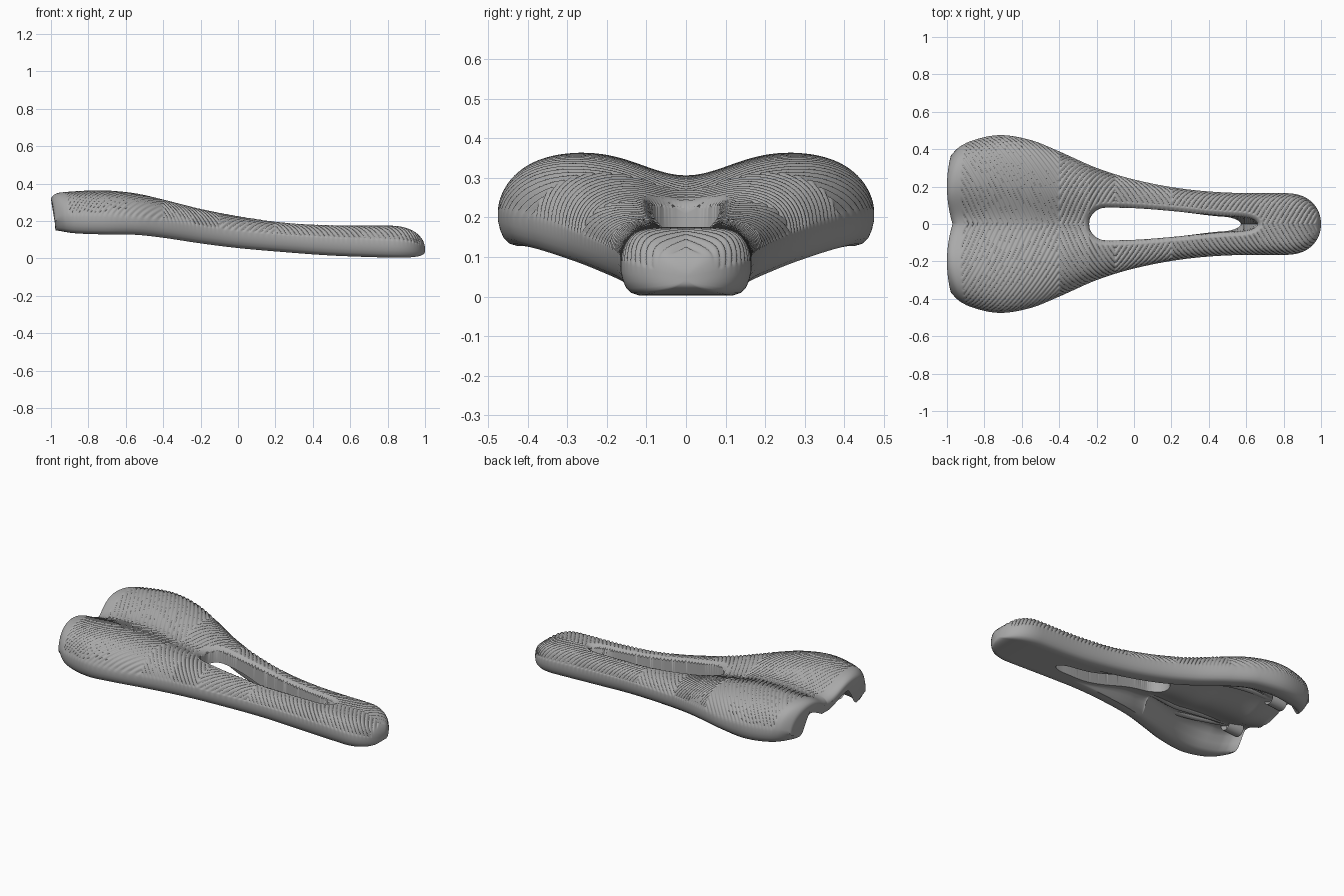
import bpy, bmesh, math
from mathutils import Vector

cube = bpy.data.objects.get("Cube")
if cube:
    bpy.data.objects.remove(cube, do_unlink=True)

grey = bpy.data.materials.new("mid_grey")
grey.use_nodes = True
colour = (0.4, 0.4, 0.4, 1)
grey.diffuse_color = colour
grey.node_tree.nodes["Principled BSDF"].inputs["Base Color"].default_value = colour

# Stations: x, half width, crown height, centre dip, side crease height, bottom height
STATIONS = [
    (-1.0, .39, .352, .08, .22, .15),
    (-.9, .44, .364, .075, .22, .135),
    (-.72, .475, .37, .064, .22, .128),
    (-.55, .448, .354, .055, .205, .126),
    (-.4, .388, .32, .05, .19, .11),
    (-.2, .3, .268, .03, .165, .08),
    (0, .238, .228, .01, .14, .055),
    (.25, .19, .192, 0, .12, .033),
    (.5, .168, .178, 0, .105, .015),
    (.8, .165, .175, 0, .09, .004),
    (1.0, .165, .172, 0, .08, 0),
]
HOLE_BACK, HOLE_FRONT = -.24, .66
TOP_ROWS, UNDER_ROWS = 105, 14


def slope(i, k):
    a, b = STATIONS[max(i - 1, 0)], STATIONS[min(i + 1, len(STATIONS) - 1)]
    return (b[k] - a[k]) / (b[0] - a[0])


def station(x):
    """Smoothly interpolated section values, closing round at the nose."""
    i = max(j for j in range(len(STATIONS) - 1) if x >= STATIONS[j][0] or j == 0)
    a, b = STATIONS[i], STATIONS[i + 1]
    h = b[0] - a[0]
    t = (x - a[0]) / h
    vals = []
    for k in range(1, 6):
        c = b[k] - a[k]
        m, n = slope(i, k) * h, slope(i + 1, k) * h
        vals.append(a[k] + t * (m + t * ((3 * c - 2 * m - n) + t * (m + n - 2 * c))))
    w, crown, dip, crease, bottom = vals
    w -= .025 * max(0, 1 - (x + 1) / .05) ** 2  # rounded tail corners
    g = min(max(0, (x - .8) / .2), 1)
    e = math.sqrt(max(0, 1 - g ** 2.5))
    tip = .05
    return (w * e, tip + (crown - tip) * e, dip,
            tip + (crease - tip) * e, tip + (bottom - tip) * math.sqrt(e))


def smooth(t):
    t = min(max(t, 0), 1)
    return t * t * (3 - 2 * t)


def hole(x):
    """Half width of the central cutout."""
    if not HOLE_BACK < x < HOLE_FRONT:
        return 0
    width = .087 - .05 * smooth((x + .1) / .75)
    back = math.sqrt(1 - max(0, 1 - (x - HOLE_BACK) / .09) ** 2)
    front = math.sqrt(1 - max(0, 1 - (HOLE_FRONT - x) / .1) ** 2)
    return width * back * front


HOLE_EDGE = [Vector((x, hole(x))) for x in
             (HOLE_BACK + (HOLE_FRONT - HOLE_BACK) * (.5 - .5 * math.cos(math.pi * i / 60))
              for i in range(61))]


def top(sec, s):
    """Height of the padded top at a fraction s of the half width."""
    w, crown, dip, crease, bottom = sec
    s = min(max(s, 0), 1)
    return crease + (crown - crease) * (1 - s ** 5.5) ** .6 - dip * math.exp(-(s / .32) ** 2)


def under(x, y, sec, blend=1):
    """Height of the hollow underside."""
    bottom = sec[4]
    thick = .085 + .035 * smooth((x + 1) / .2) - .03 * smooth((x + .5) / .25)
    shell = max(bottom, top(sec, y / sec[0] if sec[0] else 1) - thick)
    return bottom + (shell - bottom) * blend * smooth((.4 - x) / .5)


def place(x, y, z, low=0):
    """Scallop the tail edge and lean it forward towards the bottom."""
    fall = max(0, 1 - (x + 1) / .3) ** 2
    return (x + fall * (.03 * ((y - .2) / .2) ** 2 + .02 * low), y, z)


def top_point(x, y_in, sec, t):
    w, crown = sec[:2]
    y = y_in + (w - y_in) * (1 - (1 - t) ** 1.25)
    s = y / w if w else 1
    z = top(sec, s)
    # Rounded cutout lip
    d = 1
    if HOLE_BACK - .06 < x < HOLE_FRONT + .06 and y < .16:
        d = min((Vector((x, y)) - p).length for p in HOLE_EDGE)
    lip = .038
    if d < lip:
        z -= lip * (1 - math.sqrt(1 - (1 - d / lip) ** 2)) * .9
    # Rounded tail edge
    tail = max(0, 1 - (x + 1) / .045)
    z -= .03 * (1 - math.sqrt(1 - tail * tail))
    # Chevron grooves, cut along the surface normal
    mask = (smooth((x + .93) / .015) * smooth((.985 - x) / .02)
            * smooth((d - .022) / .012) * smooth((1 - t) / .03))
    if mask > 0:
        fold = abs(abs(x + .1) - .3)
        phase = (fold - .6 * (y + .8 * (crown - z))) / .027
        cut = .0065 * mask * (.5 + .5 * math.cos(math.tau * phase)) ** 2
        grad = (top(sec, s + .01) - top(sec, s - .01)) / (.02 * w)
        n = math.hypot(grad, 1)
        y, z = max(y_in, y + cut * grad / n), z - cut / n
        if t == 0:
            y = y_in
    return place(x, y, z)


def section(x):
    """Half ring: top from centre to edge, side wall, then underside back to centre."""
    sec = station(x)
    w, crown, dip, crease, bottom = sec
    y_in = hole(x)
    y_low = min(y_in, hole(x + .09 * smooth((x - .25) / .3)))  # sloping front wall
    pts = [top_point(x, y_in, sec, i / TOP_ROWS) for i in range(TOP_ROWS + 1)]
    rim = min(.09, w / 2)
    for inset, drop in ((0, .3), (.06, .55), (.16, .78), (.32, .93), (.55, 1), (.8, 1)):
        pts.append(place(x, w - rim * inset, crease + (bottom - crease) * drop, drop))
    for i in range(UNDER_ROWS + 1):
        q = i / UNDER_ROWS
        y = (w - rim) * (1 - q) + y_low * q
        pts.append(place(x, y, under(x, y, sec, smooth(q * 3)), 1))
    return pts


def finish(obj):
    obj.data.materials.append(grey)
    mod = obj.modifiers.new("mirror", "MIRROR")
    mod.use_axis[0], mod.use_axis[1] = False, True
    mod.merge_threshold = .0002


def add_mesh(name, bm):
    bmesh.ops.recalc_face_normals(bm, faces=bm.faces)
    mesh = bpy.data.meshes.new(name)
    bm.to_mesh(mesh)
    bm.free()
    obj = bpy.data.objects.new(name, mesh)
    bpy.context.collection.objects.link(obj)
    bpy.ops.object.select_all(action="DESELECT")
    obj.select_set(True)
    bpy.context.view_layer.objects.active = obj
    bpy.ops.object.shade_smooth_by_angle(angle=math.radians(50))
    finish(obj)


# Saddle body
A, B, C = 150, 210, 90
xs = [-1 + (HOLE_BACK + 1) * i / A for i in range(A)]
xs += [HOLE_BACK + (HOLE_FRONT - HOLE_BACK) * (i / B - .5 * math.sin(math.tau * i / B) / math.tau)
       for i in range(B)]
xs += [HOLE_FRONT + (1 - HOLE_FRONT) * math.sin(math.pi / 2 * i / C) for i in range(C + 1)]
bm = bmesh.new()
rings = [[bm.verts.new(p) for p in section(x)] for x in xs]
for k in range(len(rings) - 1):
    a, b = rings[k], rings[k + 1]
    for i in range(len(a) - 1):
        bm.faces.new((a[i], b[i], b[i + 1], a[i + 1]))
    if A <= k < A + B:  # cutout wall
        bm.faces.new((a[-1], b[-1], b[0], a[0]))
bm.faces.new(rings[0])  # tail face
bmesh.ops.remove_doubles(bm, verts=bm.verts, dist=.00002)
add_mesh("saddle_body", bm)

# Rail sockets under the tail
bm = bmesh.new()
bmesh.ops.create_cone(bm, cap_ends=True, segments=24, radius1=.042, radius2=.036, depth=.1)
caps = [f for f in bm.faces if len(f.verts) > 4]
bmesh.ops.inset_individual(bm, faces=caps, thickness=.012, depth=-.03)
bmesh.ops.rotate(bm, verts=bm.verts, matrix=Vector((0, 0, 1)).rotation_difference(
    Vector((1, 0, 0))).to_matrix())
bmesh.ops.translate(bm, verts=bm.verts, vec=(-.88, .19, .235))
add_mesh("rail_socket", bm)

# Stiffening ribs inside the hollow underside
for name, ends in (("inner_rib", ((-.85, .18), (-.2, .13))),
                   ("outer_rib", ((-.85, .2), (-.4, .24)))):
    curve = bpy.data.curves.new(name, "CURVE")
    curve.dimensions, curve.bevel_depth, curve.bevel_resolution = "3D", .022, 3
    line = curve.splines.new("POLY")
    line.points.add(16)
    (x0, y0), (x1, y1) = ends
    for i, p in enumerate(line.points):
        t = i / 16
        x = x0 + (x1 - x0) * t
        y = y0 + (y1 - y0) * t + .03 * math.sin(math.pi * t)
        p.co = (x, y, under(x, y, station(x)) + .022 * (1 - math.sin(math.pi * t) * .7), 1)
    rib = bpy.data.objects.new(name, curve)
    bpy.context.collection.objects.link(rib)
    finish(rib)
